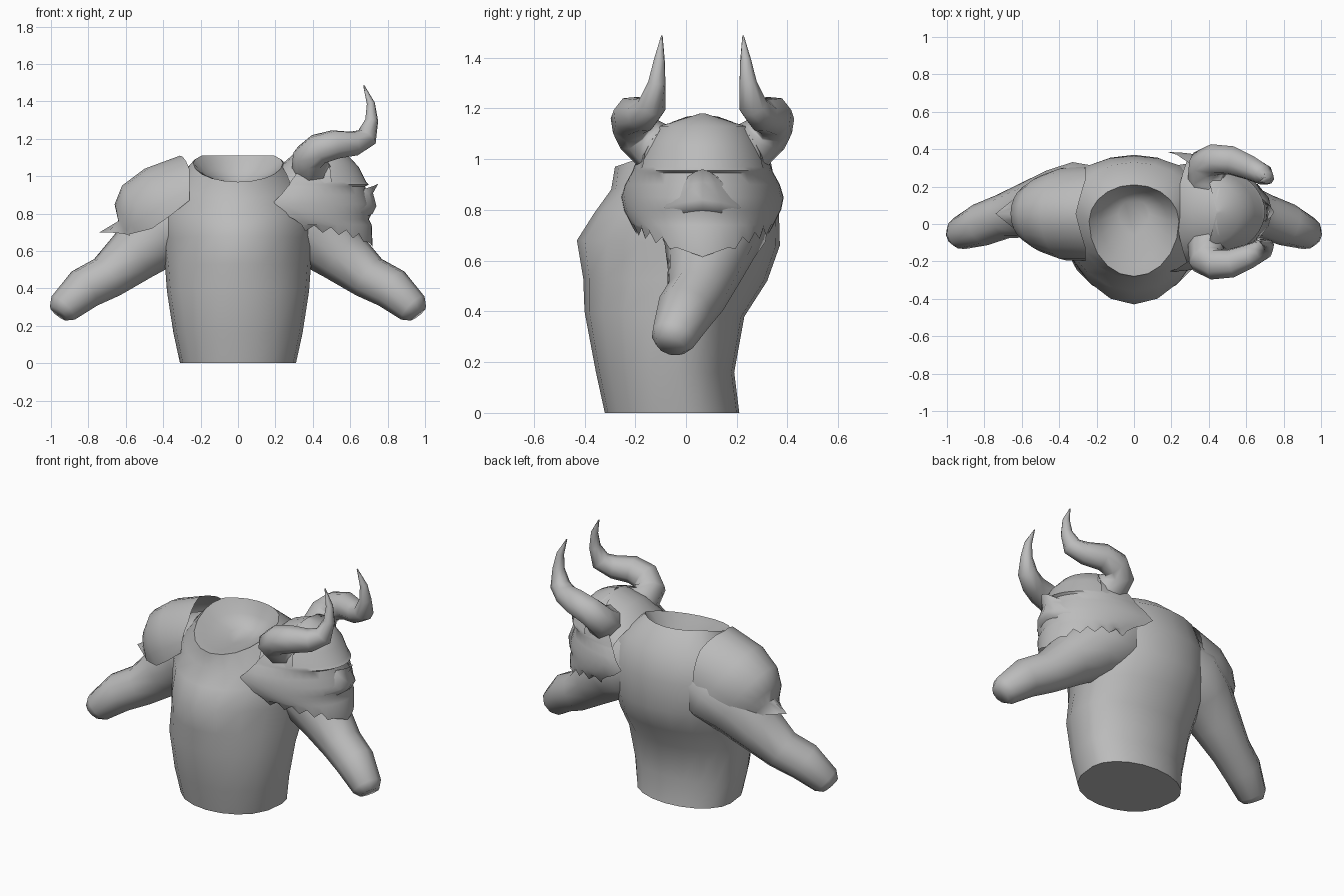
import bpy, bmesh, math
from mathutils import Vector

if "Cube" in bpy.data.objects:
    bpy.data.objects.remove(bpy.data.objects["Cube"])

grey = bpy.data.materials.new("grey")
grey.diffuse_color = (0.5, 0.5, 0.5, 1)
grey.use_nodes = True
grey.node_tree.nodes["Principled BSDF"].inputs["Base Color"].default_value = grey.diffuse_color
MID = 0.065  # symmetry plane of the shoulder armour


def loft(name, rows, closed=True, cap_start=False, cap_end=False, angle=60):
    """Skin a list of equally long point rows."""
    bm = bmesh.new()
    vs = [[bm.verts.new(p) for p in row] for row in rows]
    n = len(rows[0])
    for a, b in zip(vs, vs[1:]):
        for i in range(n if closed else n - 1):
            j = (i + 1) % n
            bm.faces.new((a[i], a[j], b[j], b[i]))
    if cap_start:
        bm.faces.new(vs[0])
    if cap_end:
        bm.faces.new(vs[-1])
    bmesh.ops.recalc_face_normals(bm, faces=bm.faces)
    me = bpy.data.meshes.new(name)
    bm.to_mesh(me)
    bm.free()
    ob = bpy.data.objects.new(name, me)
    bpy.context.collection.objects.link(ob)
    me.materials.append(grey)
    bpy.ops.object.select_all(action='DESELECT')
    bpy.context.view_layer.objects.active = ob
    ob.select_set(True)
    bpy.ops.object.shade_smooth_by_angle(angle=math.radians(angle))
    return ob


def tube(name, path, sides, angle=60):
    """Tapered tube along (x, y, z, radius) points."""
    pts = [Vector(p[:3]) for p in path]
    rows, prev, side = [], None, None
    for i, p in enumerate(pts):
        d = (pts[min(i + 1, len(pts) - 1)] - pts[max(i - 1, 0)]).normalized()
        if prev is None:
            side = d.orthogonal().normalized()
        else:
            side = prev.rotation_difference(d) @ side
        prev, up = d, d.cross(side)
        rows.append([p + path[i][3] * (side * math.cos(a) + up * math.sin(a))
                     for a in (2 * math.pi * k / sides for k in range(sides))])
    return loft(name, rows, cap_start=True, cap_end=True, angle=angle)


# Torso: rings of front z, back z, half width, front y, back y, chest pointedness;
# the last rings form the neck bowl
def torso_ring(zf, zb, hx, yf, yb, p, n=20):
    yc = yf + (yb - yf) * 0.6
    ring = []
    for k in range(n):
        a = 2 * math.pi * k / n
        s = math.sin(a)
        y = yc + (s * (yb - yc) if s > 0 else -abs(s) ** p * (yc - yf))
        t = min(1, 1.2 * (y - yf) / (yb - yf))
        ring.append((hx * math.cos(a), y, zf + (zb - zf) * t))
    return ring


loft("torso", [torso_ring(*r) for r in (
    (0, 0, .31, -.32, .21, .8), (.16, .16, .345, -.355, .19, .9),
    (.4, .38, .38, -.40, .23, 1), (.53, .52, .39, -.405, .32, 1.1),
    (.68, .66, .41, -.43, .37, 1.35), (.79, .84, .43, -.36, .365, 1.3),
    (.88, 1.01, .34, -.295, .33, 1), (.97, 1.11, .24, -.28, .21, 1),
    (.97, 1.03, .18, -.22, .18, 1), (.95, .96, .08, -.06, .13, 1))],
    cap_start=True, cap_end=True, angle=75)

# Arms, one on each side
for s, label in ((-1, "left"), (1, "right")):
    tube(label + "_arm", [(s * x, y, z, r) for x, y, z, r in (
        (.18, .10, .82, .21), (.31, .11, .76, .225), (.43, .10, .69, .19),
        (.56, .075, .575, .152), (.70, .04, .46, .12), (.82, -.005, .40, .115),
        (.935, -.052, .295, .088), (.958, -.062, .266, .06))], 10, 75)

# Plain shoulder plate: arches of apex x, z, end x, z, half width, ending in a pointed lip
arches = []
for i, (ax, az, ex, ez, w) in enumerate((
        (-.31, 1.11, -.26, .87, .25), (-.50, 1.04, -.36, .79, .25),
        (-.62, .95, -.46, .72, .21), (-.66, .85, -.54, .70, .16),
        (-.64, .76, -.58, .69, .13), (-.74, .70, -.58, .68, .13))):
    arch = []
    for k in range(13):
        t = math.pi * k / 12
        s = math.sin(t)
        x = ex + (ax - ex) * (1 - abs(math.cos(t)) if i == 5 else s)
        if i == 0:  # notch in the inner rim
            x = -.26 - .05 * max(0, 1 - abs(k - 6) / 3)
        arch.append((x, .055 + w * math.cos(t), ez + (az - ez) * s))
    arches.append(arch)
loft("left_shoulder_plate", arches, closed=False)

# Beast head shoulder plate: rows of z, inner x, outer x, half width
N = 24
rows = []
for z, xi, xo, w in ((1.18, .44, .46, .01), (1.13, .40, .57, .17), (1.05, .34, .645, .235),
                     (.97, .28, .685, .27), (.955, .275, .70, .275), (.945, .265, .68, .28),
                     (.90, .23, .69, .305), (.85, .18, .71, .32), (.80, .24, .715, .31),
                     (.77, .30, .70, .295), (.74, .34, .715, .28)):
    rows.append([(xi + (xo - xi) * math.cos(t), MID + w * math.sin(t), z)
                 for t in (math.pi * (k / N - .5) for k in range(N + 1))])
# ragged fur fringe with a plain pointed chin
fringe = []
for k in range(N + 1):
    t = math.pi * (k / N - .5)
    c = math.cos(t)
    jag = 0 if abs(k - N // 2) < 4 else (.02 if k % 2 else -.015)
    fringe.append((.36 + .36 * c, MID + .26 * math.sin(t),
                   .72 - .09 * (1 - abs(math.sin(t))) + jag - .015 * c))
loft("beast_head", rows + [fringe], closed=False, cap_start=True, angle=60)

# Crown: arches from the inner rim up to the top of the head
loft("head_crown", [[(x + .03 * math.cos(2 * t), MID + w * math.cos(t), z0 + h * math.sin(t))
                     for t in (math.pi * k / 12 for k in range(13))]
                    for x, w, z0, h in ((.26, .29, .88, .18), (.34, .265, .94, .19),
                                        (.47, .235, .97, .205))], closed=False)

# Muzzle: wedge with a peaked bridge over the nostrils
loft("muzzle", [[(xc - d, MID + y, z + dz) for y, d, dz in (
    (-w, .08, -.02), (-w * .5, .02, 0), (0, 0, .01), (w * .5, .02, 0), (w, .08, -.02))]
    for z, xc, w in ((.95, .75, .06), (.90, .722, .11), (.83, .74, .15),
                     (.79, .72, .14), (.77, .67, .10))], closed=False, angle=60)

# Horns with thick roots, mirrored across the head
for s, label in ((-1, "front"), (1, "back")):
    tube(label + "_horn", [(x, MID + s * d, z, r) for x, d, z, r in (
        (.42, .10, 1.00, .125), (.385, .20, 1.055, .10), (.38, .255, 1.10, .09),
        (.43, .28, 1.145, .085), (.52, .275, 1.17, .08), (.62, .235, 1.175, .068),
        (.69, .20, 1.21, .058), (.715, .18, 1.30, .035), (.71, .17, 1.39, .022),
        (.672, .16, 1.487, .003))], 8)
